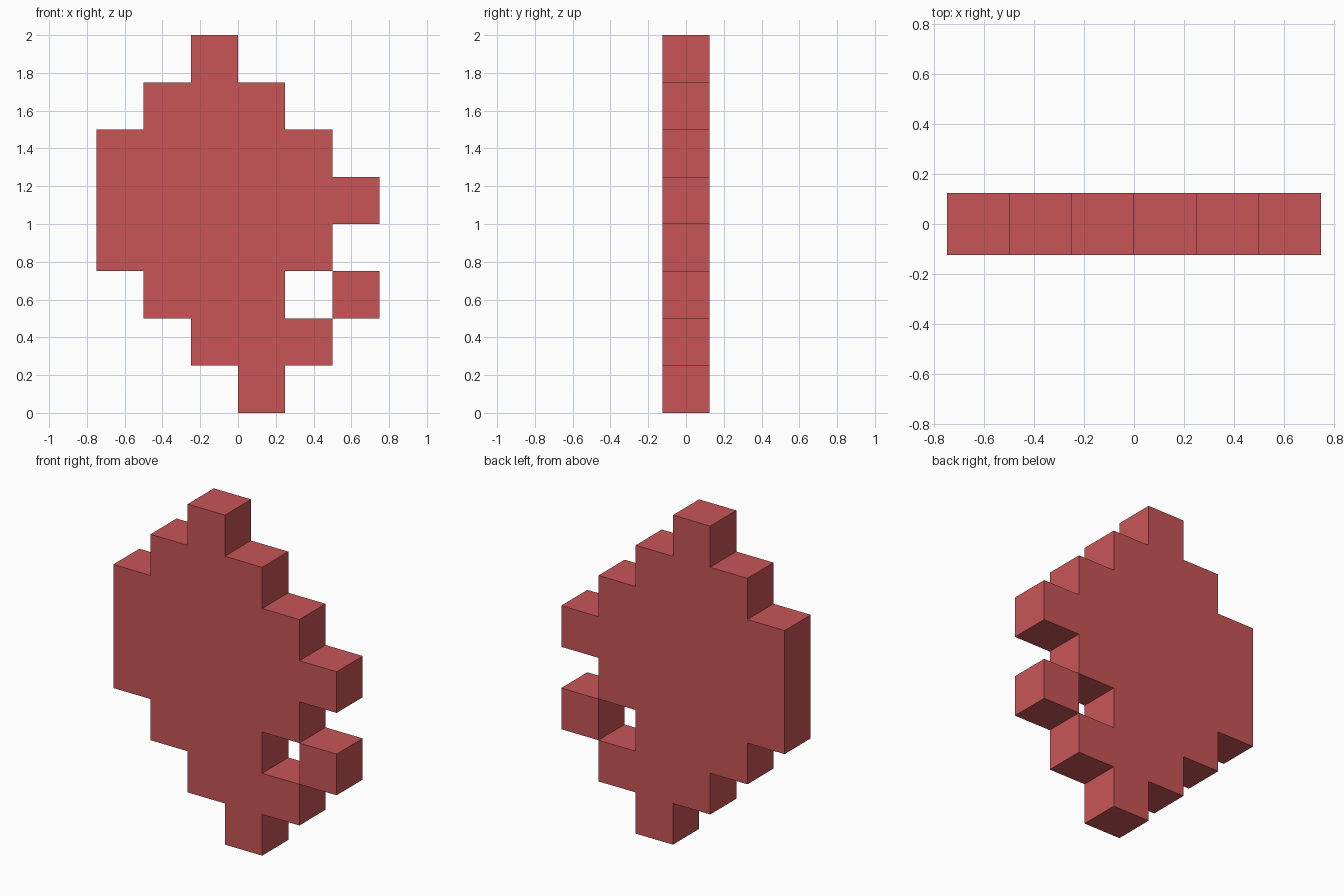
import bpy, bmesh

if "Cube" in bpy.data.objects:
    bpy.data.objects.remove(bpy.data.objects["Cube"])

CELL = 0.25  # size of one pixel block

red = bpy.data.materials.new("gem red")
red.diffuse_color = (0.578, 0.091, 0.095, 1)
red.use_nodes = True
red.node_tree.nodes["Principled BSDF"].inputs["Base Color"].default_value = red.diffuse_color


def pixel_plate(name, rows):
    """Extrude pixel rows (row number, first column, end column) into a plate one cell thick."""
    bm = bmesh.new()
    for row, first, end in rows:
        for col in range(first, end):
            corners = [(col, row), (col + 1, row), (col + 1, row + 1), (col, row + 1)]
            bm.faces.new([bm.verts.new((x * CELL, -CELL / 2, z * CELL)) for x, z in corners])
    bmesh.ops.remove_doubles(bm, verts=bm.verts[:], dist=0.001)
    # thicken towards the back, keeping the front faces
    result = bmesh.ops.extrude_face_region(bm, geom=bm.faces[:], use_keep_orig=True)
    moved = [g for g in result["geom"] if isinstance(g, bmesh.types.BMVert)]
    bmesh.ops.translate(bm, verts=moved, vec=(0, CELL, 0))
    # merge the pixels into clean flat faces
    bmesh.ops.dissolve_limit(bm, angle_limit=0.01, verts=bm.verts[:], edges=bm.edges[:])
    bmesh.ops.recalc_face_normals(bm, faces=bm.faces[:])
    mesh = bpy.data.meshes.new(name)
    bm.to_mesh(mesh)
    bm.free()
    mesh.materials.append(red)
    obj = bpy.data.objects.new(name, mesh)
    bpy.context.collection.objects.link(obj)


# stepped main body, bottom row to top row
spans = [(0, 1), (-1, 2), (-2, 1), (-3, 2), (-3, 3), (-3, 2), (-2, 1), (-1, 0)]
pixel_plate("body", [(row, a, b) for row, (a, b) in enumerate(spans)])

# loose block touching the body only at its corners
pixel_plate("side_block", [(2, 2, 3)])
